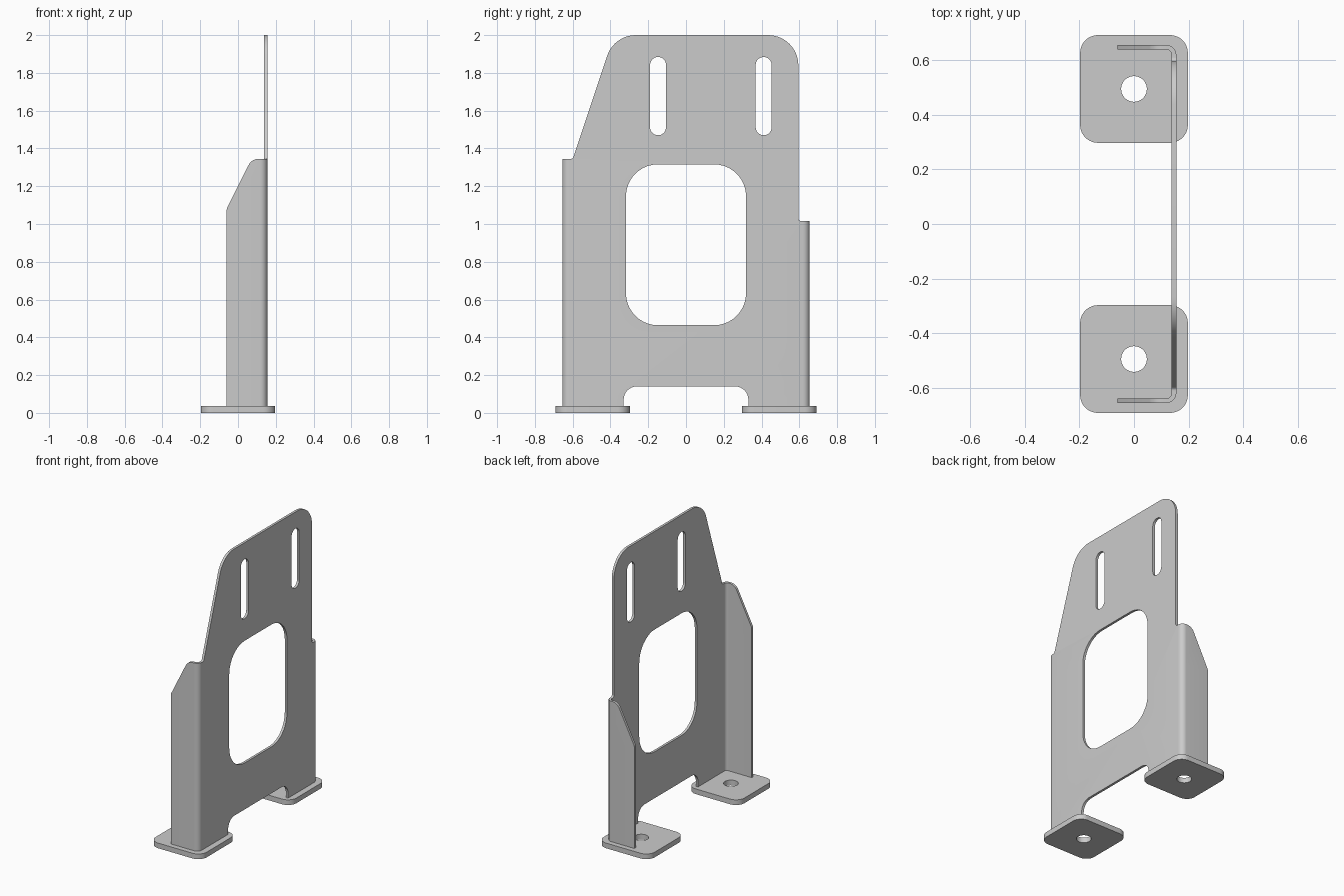
import bpy, bmesh
from math import pi, sin, cos, tan
from mathutils import Vector

if "Cube" in bpy.data.objects:
    bpy.data.objects.remove(bpy.data.objects["Cube"])

T = 0.017                    # sheet thickness
FACE = 0.155                 # x of the outer sheet face
R = 0.037                    # outer bend radius
FLAT = 0.655 - R             # half width of the unbent panel
ARC = pi / 2 * (R - T / 2)   # unfolded bend length
FOOT = 0.036                 # foot plate thickness


def rounded(points, seg=10):
    """Closed outline from (x, y, radius) corners."""
    out, n = [], len(points)
    for i, (x, y, r) in enumerate(points):
        p = Vector((x, y))
        if r == 0:
            out.append(p)
            continue
        a = (Vector(points[i - 1][:2]) - p).normalized()
        b = (Vector(points[(i + 1) % n][:2]) - p).normalized()
        half = a.angle(b) / 2
        c = p + (a + b).normalized() * r / sin(half)
        start = p + a * r / tan(half) - c
        end = p + b * r / tan(half) - c
        turn = start.angle(end)
        for k in range(seg + 1):
            t = k / seg
            out.append(c + (start * sin((1 - t) * turn) + end * sin(t * turn)) / sin(turn))
    return out


def rect(cx, cy, hw, hh, r):
    return rounded([(cx - hw, cy - hh, r), (cx + hw, cy - hh, r),
                    (cx + hw, cy + hh, r), (cx - hw, cy + hh, r)])


def slab(name, loops, thickness):
    """Filled outline with holes, extruded, as a welded mesh object."""
    cu = bpy.data.curves.new(name, 'CURVE')
    cu.dimensions = '2D'
    cu.fill_mode = 'BOTH'
    cu.extrude = thickness / 2
    for loop in loops:
        s = cu.splines.new('POLY')
        s.points.add(len(loop) - 1)
        for p, v in zip(s.points, loop):
            p.co = (v.x, v.y, 0, 1)
        s.use_cyclic_u = True
    ob = bpy.data.objects.new(name, cu)
    bpy.context.collection.objects.link(ob)
    bpy.ops.object.select_all(action='DESELECT')
    ob.select_set(True)
    bpy.context.view_layer.objects.active = ob
    bpy.ops.object.convert(target='MESH')
    ob = bpy.context.view_layer.objects.active
    bm = bmesh.new()
    bm.from_mesh(ob.data)
    bmesh.ops.remove_doubles(bm, verts=bm.verts, dist=1e-5)
    return ob, bm


def finish(ob, bm):
    bmesh.ops.recalc_face_normals(bm, faces=bm.faces)
    bm.to_mesh(ob.data)
    bm.free()
    bpy.ops.object.shade_smooth_by_angle(angle=pi / 6)


def unfold(x):
    return FLAT + ARC + FACE - R - x


# Bracket: flat sheet-metal blank, then its two side flanges are folded
tip, knee = unfold(-0.06), unfold(0.0725)
outline = rounded([
    (-tip, FOOT, 0), (-0.33, FOOT, 0), (-0.33, 0.14, 0.07), (0.33, 0.14, 0.07),
    (0.33, FOOT, 0), (tip, FOOT, 0),
    (tip, 0.75, 0.03), (knee, 1.015, 0.06), (0.595, 1.015, 0.015),
    (0.595, 2.0, 0.16), (-0.381, 2.0, 0.16), (-0.599, 1.345, 0.015),
    (-knee, 1.345, 0.06), (-tip, 1.08, 0.03)])
window = rect(0, 0.89, 0.318, 0.426, 0.17)
slots = [rect(y, 1.677, 0.042, 0.207, 0.0415) for y in (-0.148, 0.411)]
bracket, bm = slab("bracket_panel", [outline, window, *slots], T)
STEPS = 8
for side in (-1, 1):
    for k in range(STEPS + 1):
        bmesh.ops.bisect_plane(bm, geom=bm.verts[:] + bm.edges[:] + bm.faces[:],
                               plane_co=(side * (FLAT + ARC * k / STEPS), 0, 0),
                               plane_no=(1, 0, 0), dist=1e-6)
for v in bm.verts:
    u, z, w = v.co
    depth = T / 2 - w
    side = 1 if u > 0 else -1
    over = abs(u) - FLAT
    if over <= 0:
        v.co = (FACE - depth, u, z)
    else:
        ang = min(over / ARC, 1) * pi / 2
        run = max(over - ARC, 0)
        v.co = (FACE - R + (R - depth) * cos(ang) - run,
                side * (FLAT + (R - depth) * sin(ang)), z)
finish(bracket, bm)

# Feet: rounded square plates with a bolt hole
for side, label in ((-1, "front"), (1, "back")):
    hole = [Vector((0.047 * cos(2 * pi * k / 40), 0.047 * sin(2 * pi * k / 40)))
            for k in range(40)]
    foot, bm = slab(label + "_foot_plate", [rect(0, 0, 0.197, 0.197, 0.065), hole], FOOT)
    bmesh.ops.translate(bm, verts=bm.verts, vec=(0, side * 0.494, FOOT / 2))
    finish(foot, bm)
